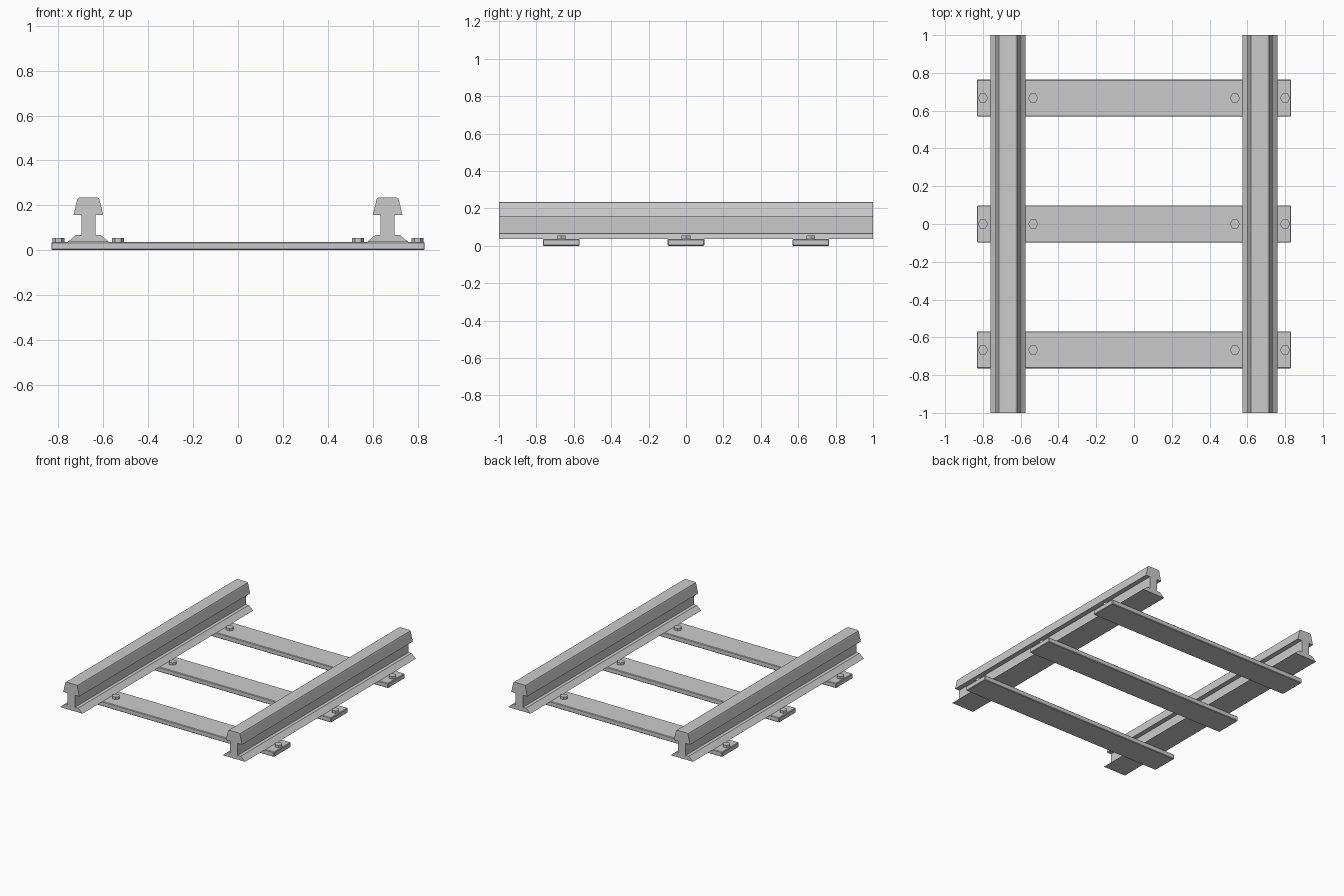
import bpy, bmesh
from math import sin, cos, pi
from mathutils import Vector

if "Cube" in bpy.data.objects:
    bpy.data.objects.remove(bpy.data.objects["Cube"])


def prism(name, outline, offset):
    """Extrude a planar outline (3D points) along an offset vector."""
    bm = bmesh.new()
    face = bm.faces.new([bm.verts.new(p) for p in outline])
    res = bmesh.ops.extrude_face_region(bm, geom=[face])
    moved = [v for v in res["geom"] if isinstance(v, bmesh.types.BMVert)]
    bmesh.ops.translate(bm, verts=moved, vec=Vector(offset))
    bmesh.ops.recalc_face_normals(bm, faces=bm.faces[:])
    mesh = bpy.data.meshes.new(name)
    bm.to_mesh(mesh)
    bm.free()
    obj = bpy.data.objects.new(name, mesh)
    bpy.context.collection.objects.link(obj)
    return obj


RAIL_X = 0.667
TIE_TOP = 0.036
TIE_YS = (-0.667, 0.0, 0.667)

# Rail cross-section: half profile (offset from centre, z), then mirrored
half = [(0.092, TIE_TOP), (0.056, 0.067), (0.031, 0.067), (0.031, 0.156),
        (0.066, 0.156), (0.05, 0.224), (0.047, 0.231), (0.04, 0.235)]
profile = half + [(-x, z) for x, z in reversed(half)]

# Rails
for side, label in ((-1, "left"), (1, "right")):
    prism(f"rail_{label}",
          [(side * RAIL_X + x, -1, z) for x, z in profile], (0, 2, 0))

for i, y in enumerate(TIE_YS, 1):
    # Cross tie with a slight edge bevel
    w, d = 0.832, 0.098
    tie = prism(f"cross_tie_{i}",
                [(-w, y - d, 0), (w, y - d, 0), (w, y + d, 0), (-w, y + d, 0)],
                (0, 0, TIE_TOP))
    bevel = tie.modifiers.new("edge_bevel", "BEVEL")
    bevel.width = 0.004
    bevel.segments = 1

    # Hexagonal bolt heads either side of each rail
    for j, x in enumerate((-0.8, -0.534, 0.534, 0.8), 1):
        r = 0.027
        prism(f"bolt_{i}_{j}",
              [(x + r * cos(k * pi / 3), y + r * sin(k * pi / 3), TIE_TOP - 0.004)
               for k in range(6)], (0, 0, 0.022))
